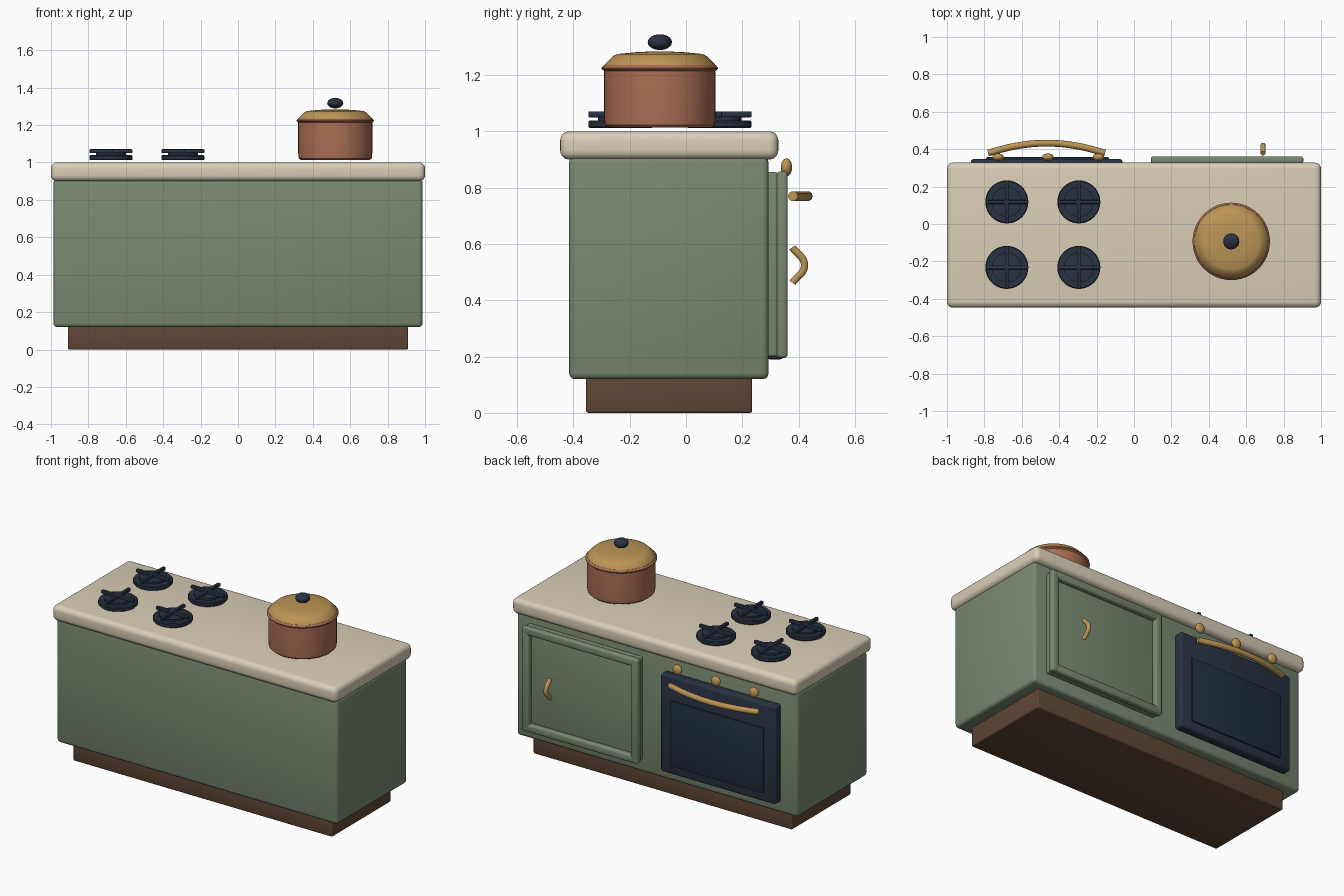
import bpy, bmesh
from math import cos, sin, pi, radians

if "Cube" in bpy.data.objects:
    bpy.data.objects.remove(bpy.data.objects["Cube"])


def material(name, rgb):
    m = bpy.data.materials.new(name)
    m.diffuse_color = (*rgb, 1)
    m.use_nodes = True
    m.node_tree.nodes["Principled BSDF"].inputs["Base Color"].default_value = m.diffuse_color
    return m


GREEN = material("sage paint", (0.19, 0.25, 0.165))
CREAM = material("cream stone", (0.70, 0.62, 0.47))
BROWN = material("dark wood", (0.115, 0.06, 0.036))
COPPER = material("copper", (0.42, 0.16, 0.09))
GOLD = material("brass", (0.50, 0.30, 0.09))
NAVY = material("dark iron", (0.022, 0.032, 0.055))
GLASS = material("oven glass", (0.014, 0.028, 0.05))


def finish(bm, name, mat):
    bmesh.ops.recalc_face_normals(bm, faces=bm.faces)
    me = bpy.data.meshes.new(name)
    bm.to_mesh(me)
    bm.free()
    ob = bpy.data.objects.new(name, me)
    bpy.context.collection.objects.link(ob)
    me.materials.append(mat)
    bpy.ops.object.select_all(action='DESELECT')
    ob.select_set(True)
    bpy.context.view_layer.objects.active = ob
    bpy.ops.object.shade_smooth_by_angle(angle=radians(35))
    return ob


def box(name, xs, ys, zs, mat, bevel=0.0, segments=3):
    """Box from its extents, with rounded edges."""
    bm = bmesh.new()
    bmesh.ops.create_cube(bm, size=1)
    for v in bm.verts:
        v.co = [(a + b) / 2 + c * (b - a) for (a, b), c in zip((xs, ys, zs), v.co)]
    if bevel:
        bmesh.ops.bevel(bm, geom=bm.edges[:], offset=bevel, segments=segments,
                        profile=0.5, affect='EDGES')
    return finish(bm, name, mat)


def lathe(name, profile, x, y, mat, n=40):
    """Turn (radius, z) points about a vertical axis and cap both ends."""
    bm = bmesh.new()
    rings = [[bm.verts.new((x + r * cos(2 * pi * i / n), y + r * sin(2 * pi * i / n), z))
              for i in range(n)] for r, z in profile]
    for a, b in zip(rings, rings[1:]):
        for i in range(n):
            j = (i + 1) % n
            bm.faces.new((a[i], a[j], b[j], b[i]))
    bm.faces.new(rings[0])
    bm.faces.new(rings[-1])
    return finish(bm, name, mat)


def ellipsoid(name, centre, radii, mat):
    bm = bmesh.new()
    bmesh.ops.create_uvsphere(bm, u_segments=24, v_segments=14, radius=1)
    for v in bm.verts:
        v.co = [c + r * k for c, r, k in zip(centre, radii, v.co)]
    return finish(bm, name, mat)


def tube(name, points, radius, mat):
    """Round bar along a smooth path."""
    cu = bpy.data.curves.new(name, 'CURVE')
    cu.dimensions = '3D'
    cu.bevel_depth = radius
    cu.bevel_resolution = 3
    cu.use_fill_caps = True
    sp = cu.splines.new('BEZIER')
    sp.bezier_points.add(len(points) - 1)
    for p, co in zip(sp.bezier_points, points):
        p.co = co
        p.handle_left_type = p.handle_right_type = 'AUTO'
    cu.materials.append(mat)
    ob = bpy.data.objects.new(name, cu)
    bpy.context.collection.objects.link(ob)


# carcass
box("plinth", (-0.91, 0.91), (-0.355, 0.235), (0, 0.14), BROWN, 0.008)
box("cabinet_body", (-0.987, 0.987), (-0.415, 0.293), (0.12, 0.91), GREEN, 0.02)
box("countertop", (-1, 1), (-0.447, 0.328), (0.9, 1.0), CREAM, 0.032, 5)

# burners with cross-shaped pan supports
for ix, x in enumerate((-0.68, -0.295)):
    for iy, y in enumerate((-0.232, 0.118)):
        tag = f"{ix}{iy}"
        lathe("burner_" + tag, [(0.11, 1.012), (0.115, 1.017), (0.115, 1.034), (0.11, 1.039),
                                (0.08, 1.039), (0.08, 1.052)], x, y, NAVY)
        box("grate_long_" + tag, (x - 0.115, x + 0.115), (y - 0.01, y + 0.01),
            (1.05, 1.071), NAVY, 0.004, 2)
        box("grate_cross_" + tag, (x - 0.01, x + 0.01), (y - 0.115, y + 0.115),
            (1.05, 1.071), NAVY, 0.004, 2)

# cooking pot
PX, PY = 0.52, -0.093
lathe("pot", [(0.185, 1.013), (0.195, 1.022), (0.198, 1.05), (0.198, 1.215),
              (0.207, 1.222), (0.207, 1.226), (0.198, 1.236)], PX, PY, COPPER, 48)
lathe("pot_lid", [(0.198, 1.232), (0.196, 1.238), (0.166, 1.268), (0.15, 1.275),
                  (0.09, 1.281), (0.03, 1.284)], PX, PY, GOLD, 48)
ellipsoid("lid_knob", (PX, PY, 1.317), (0.043, 0.043, 0.028), NAVY)

# oven door, glass, handle and control knobs
box("oven_door", (-0.872, -0.062), (0.285, 0.347), (0.19, 0.812), NAVY, 0.014)
box("oven_glass", (-0.79, -0.135), (0.33, 0.357), (0.245, 0.66), GLASS, 0.005, 2)
tube("oven_handle", [(-0.78, 0.38, 0.77), (-0.63, 0.417, 0.77), (-0.467, 0.432, 0.77),
                     (-0.304, 0.417, 0.77), (-0.154, 0.38, 0.77)], 0.018, GOLD)
for i, x in enumerate((-0.727, -0.46, -0.19)):
    ellipsoid(f"oven_knob_{i}", (x, 0.357, 0.872), (0.031, 0.02, 0.032), GOLD)

# cupboard door with raised frame and pull
box("cupboard_door", (0.1, 0.897), (0.285, 0.328), (0.2, 0.855), GREEN, 0.01)
for side, x in (("left", 0.09), ("right", 0.855)):
    box("door_stile_" + side, (x, x + 0.05), (0.322, 0.361), (0.195, 0.858), GREEN, 0.012)
for side, z in (("bottom", 0.195), ("top", 0.808)):
    box("door_rail_" + side, (0.1, 0.895), (0.322, 0.361), (z, z + 0.05), GREEN, 0.012)
tube("cupboard_pull", [(0.69, 0.378, 0.588), (0.69, 0.421, 0.525), (0.69, 0.378, 0.462)],
     0.0135, GOLD)
